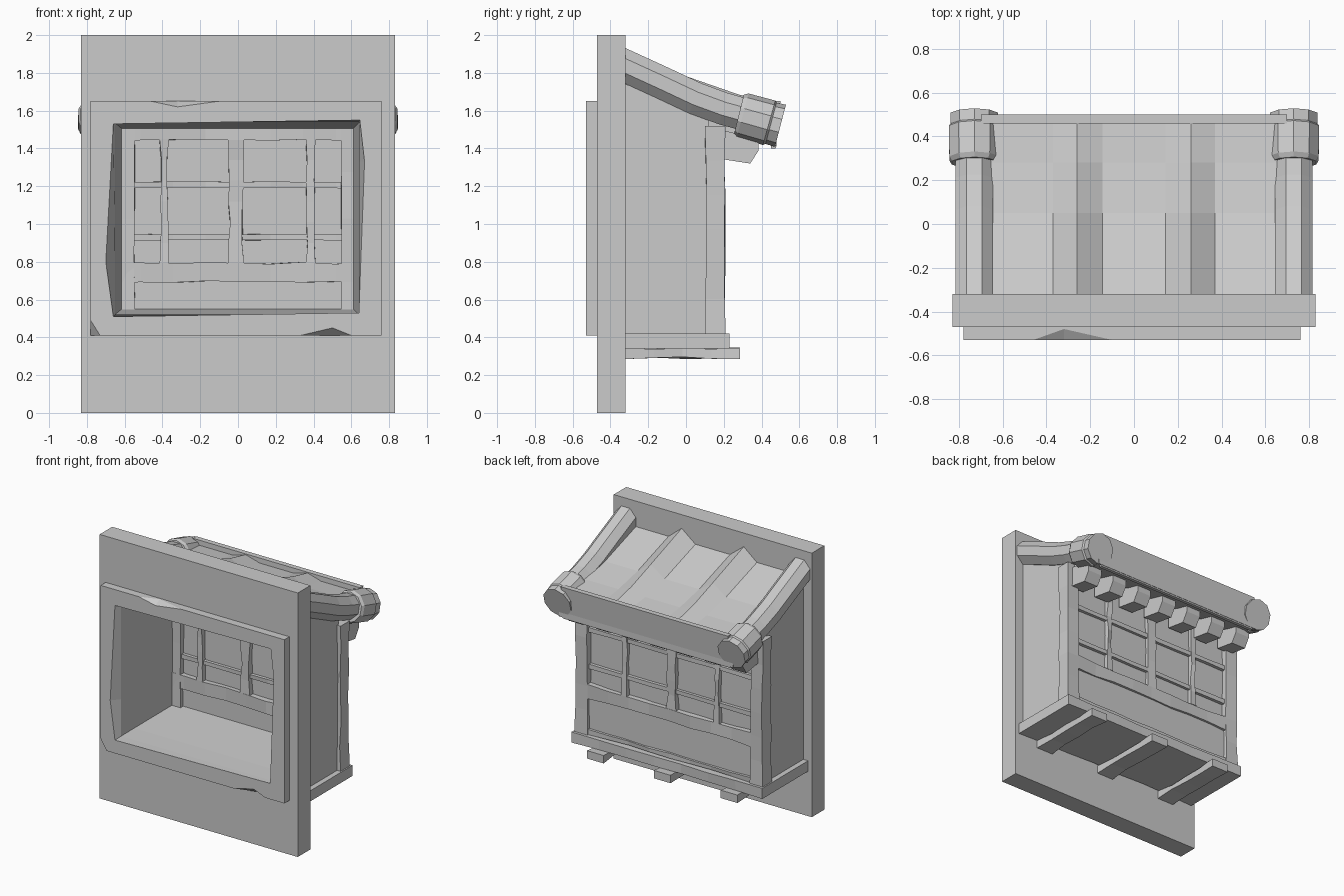
import bpy, bmesh, random
from math import cos, sin, pi
from mathutils import Vector

random.seed(4)
cube = bpy.data.objects.get("Cube")
if cube:
    bpy.data.objects.remove(cube, do_unlink=True)

stone = bpy.data.materials.new("plain_grey")
stone.use_nodes = True
GREY = (0.6, 0.6, 0.6, 1)
stone.diffuse_color = GREY
stone.node_tree.nodes["Principled BSDF"].inputs["Base Color"].default_value = GREY


def finish(name, bm):
    bmesh.ops.recalc_face_normals(bm, faces=bm.faces)
    mesh = bpy.data.meshes.new(name)
    bm.to_mesh(mesh)
    bm.free()
    mesh.materials.append(stone)
    obj = bpy.data.objects.new(name, mesh)
    bpy.context.scene.collection.objects.link(obj)
    return obj


def loft(name, loops, closed=False):
    """Skin equal-length loops; cap the ends, or join last to first."""
    bm = bmesh.new()
    rows = [[bm.verts.new(p) for p in loop] for loop in loops]
    pairs = list(zip(rows, rows[1:]))
    if closed:
        pairs.append((rows[-1], rows[0]))
    else:
        bm.faces.new(rows[0])
        bm.faces.new(rows[-1])
    n = len(rows[0])
    for a, b in pairs:
        for i in range(n):
            j = (i + 1) % n
            bm.faces.new((a[i], a[j], b[j], b[i]))
    return finish(name, bm)


def box(name, x, y, z):
    return loft(name, [[(x[0], y[0], h), (x[1], y[0], h), (x[1], y[1], h), (x[0], y[1], h)] for h in z])


def prism(name, profile, x0, x1):
    return loft(name, [[(x, y, z) for y, z in profile] for x in (x0, x1)])


def worn_beam(name, x, y, z, axis, wear=0.006, steps=4):
    """Rectangular beam whose section wobbles along its length."""
    spans = [x, y, z]
    u, v = [k for k in range(3) if k != axis]
    loops = []
    for s in range(steps + 1):
        loop = []
        for cu, cv in ((0, 0), (1, 0), (1, 1), (0, 1)):
            p = [0, 0, 0]
            p[axis] = spans[axis][0] + (spans[axis][1] - spans[axis][0]) * s / steps
            inner = 0 < s < steps
            p[u] = spans[u][cu] + inner * random.uniform(0, wear) * (1 - 2 * cu)
            p[v] = spans[v][cv] + inner * random.uniform(0, wear) * (1 - 2 * cv)
            loop.append(p)
        loops.append(loop)
    return loft(name, loops)


def ring(name, outer, inner0, inner1, y0, y1):
    """Slab with an opening that changes shape from front to back."""
    def at(pts, y):
        return [(x, y, z) for x, z in pts]
    return loft(name, [at(outer, y0), at(outer, y1), at(inner1, y1), at(inner0, y0)], closed=True)


def rect(x0, x1, z0, z1):
    # Six points: one extra on each side, where the opening is dented
    return [(x0, z1), (x1, z1), (x1, 1.33), (x1, z0), (x0, z0), (x0, 0.8)]


# Opening: dented at the front, tapering toward the back
dented = [(-0.66, 1.53), (0.645, 1.55), (0.67, 1.33), (0.64, 0.53), (-0.66, 0.51), (-0.70, 0.8)]
mouth = rect(-0.65, 0.64, 0.52, 1.54)
throat = rect(-0.645, 0.635, 0.525, 1.53)
deep = rect(-0.615, 0.61, 0.55, 1.505)

frame = ring("front_frame", rect(-0.78, 0.76, 0.41, 1.65), dented, mouth, -0.53, -0.47)
ring("wall_panel", rect(-0.83, 0.83, 0, 2), mouth, throat, -0.47, -0.32)
ring("house_walls", rect(-0.76, 0.76, 0.42, 1.56), throat, deep, -0.32, 0.12)


# Chips knocked out of the frame edges
def chip(pts):
    bm = bmesh.new()
    for p in pts:
        bm.verts.new(p)
    bmesh.ops.convex_hull(bm, input=bm.verts)
    cutter = finish("chip_cutter", bm)
    cutter.hide_render = True
    cutter.hide_set(True)
    mod = frame.modifiers.new("chip", 'BOOLEAN')
    mod.operation = 'DIFFERENCE'
    mod.solver = 'EXACT'
    mod.object = cutter


F = -0.53
chip([(-0.46, F, 1.65), (-0.1, F, 1.65), (-0.32, F, 1.62), (-0.32, F + 0.05, 1.65), (-0.3, F - 0.02, 1.67)])
chip([(0.33, F, 0.41), (0.6, F, 0.41), (0.5, F, 0.45), (0.5, F + 0.05, 0.41), (0.48, F - 0.02, 0.39)])
chip([(-0.78, F, 0.49), (-0.73, F, 0.41), (-0.78, F + 0.05, 0.41), (-0.8, F - 0.02, 0.39)])

# Gable fill between walls and roof
prism("gable_block", [(-0.32, 1.54), (0.12, 1.54), (0.12, 1.58), (-0.32, 1.74)], -0.76, 0.76)

# Floor slab and the beams beneath it
worn_beam("floor_slab", (-0.8, 0.8), (-0.32, 0.23), (0.34, 0.42), 0, 0.01, 7)
for x in (-0.56, 0, 0.56):
    worn_beam("floor_beam", (x - 0.07, x + 0.07), (-0.32, 0.285), (0.285, 0.345), 1, 0.012)

# Rear window wall
box("window_pane", (-0.7, 0.7), (0.135, 0.16), (0.42, 1.54))
for s in (-1, 1):
    a, b = sorted((s * 0.68, s * 0.79))
    worn_beam("corner_post", (a, b), (0.10, 0.21), (0.42, 1.52), 2, 0.01, 6)
    a, b = sorted((s * 0.545, s * 0.63))
    worn_beam("inner_post", (a, b), (0.09, 0.14), (0.54, 1.52), 2)
worn_beam("top_rail", (-0.69, 0.69), (0.09, 0.2), (1.44, 1.53), 0, 0.008, 8)
worn_beam("middle_rail", (-0.69, 0.69), (0.09, 0.2), (0.69, 0.80), 0, 0.012, 8)
worn_beam("bottom_rail", (-0.69, 0.69), (0.14, 0.2), (0.42, 0.46), 0, 0.008, 8)
box("lower_board", (-0.69, 0.69), (0.12, 0.18), (0.44, 0.70))
for x, w in ((-0.39, 0.025), (-0.01, 0.042), (0.385, 0.025)):
    worn_beam("upright_bar", (x - w, x + w), (0.095, 0.195), (0.79, 1.45), 2, 0.012, 6)
for z in (0.93, 1.207):
    worn_beam("cross_bar", (-0.69, 0.69), (0.11, 0.185), (z - 0.018, z + 0.018), 0, 0.004, 8)

# Roof with two ridges that sink into the eave
ridges = (0, 0, 1, 0, 0, 1, 0, 0)
across = (-0.73, -0.37, -0.26, -0.145, 0.145, 0.26, 0.37, 0.73)
slices = []
for y, top, under, rise in ((-0.33, 1.81, 1.70, 0.09), (0.05, 1.685, 1.54, 0.08),
                            (0.28, 1.635, 1.46, 0.05), (0.48, 1.61, 1.41, 0.03)):
    slices.append([(x, y, top + r * rise) for x, r in zip(across, ridges)]
                  + [(x, y, under) for x in reversed(across)])
loft("roof", slices)
prism("eave_board", [(0.45, 1.40), (0.475, 1.40), (0.50, 1.65), (0.46, 1.65)], -0.7, 0.7)

# Rafter ends under the eave
for i in range(7):
    x = (i - 3) * 0.228
    prism("rafter_end", [(0.18, 1.345), (0.34, 1.32), (0.385, 1.39), (0.385, 1.45), (0.18, 1.5)],
          x - 0.06, x + 0.06)


# Round side tiles with heavier caps
def tube(name, x, stations, sides):
    """Stations are (y, z, radius); sections stand square to the path."""
    loops = []
    for k, (y, z, r) in enumerate(stations):
        a, b = stations[max(k - 1, 0)], stations[min(k + 1, len(stations) - 1)]
        d = Vector((0, b[0] - a[0], b[1] - a[1])).normalized()
        up = Vector((0, -d.z, d.y))
        loops.append([Vector((x + r * cos(t), y, z)) + up * r * sin(t)
                      for t in (2 * pi * (i + 0.5) / sides for i in range(sides))])
    loft(name, loops)


for x in (-0.73, 0.73):
    tube("side_tile", x, [(-0.36, 1.855, 0.093), (-0.12, 1.745, 0.093), (0.05, 1.665, 0.093),
                          (0.2, 1.61, 0.093), (0.4, 1.555, 0.093)], 8)
    tube("tile_cap", x, [(0.28, 1.58, 0.108), (0.3, 1.575, 0.12), (0.44, 1.536, 0.122),
                         (0.45, 1.533, 0.113), (0.5, 1.52, 0.115)], 10)
